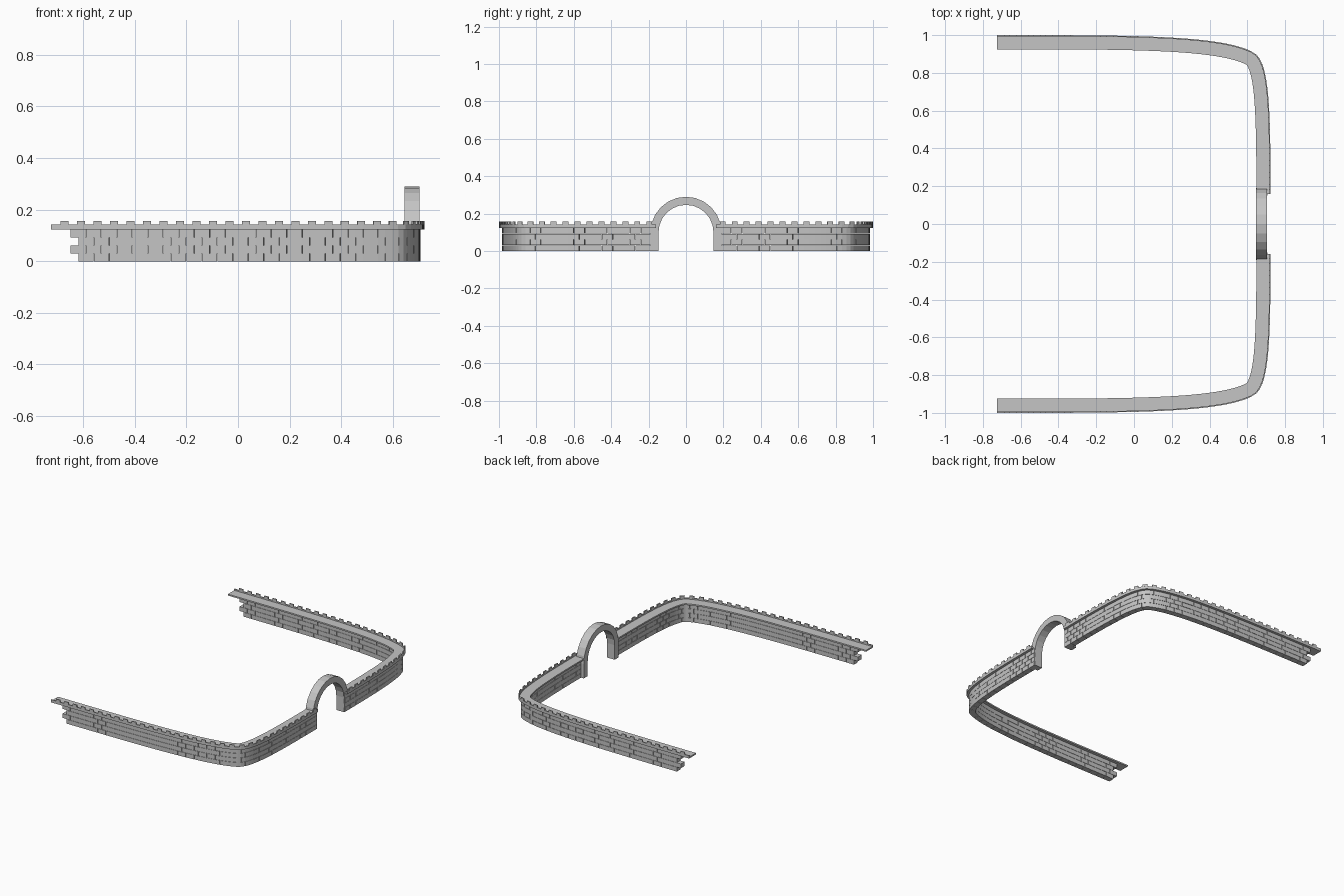
import bpy, bmesh, math
from mathutils import Vector
from mathutils.geometry import interpolate_bezier

cube = bpy.data.objects.get("Cube")
if cube:
    bpy.data.objects.remove(cube)

stone = bpy.data.materials.new("grey_stone")
stone.use_nodes = True
GREY = (0.56, 0.56, 0.56, 1)
stone.diffuse_color = GREY
stone.node_tree.nodes["Principled BSDF"].inputs["Base Color"].default_value = GREY

# Plan of the outer edge: long side, rounded corner, gate side
A = [(-.724, -1), (0, -1), (.46, -1), (.63, -.91)]
B = [(.63, -.91), (.715, -.865), (.723, -.65), (.723, -.15)]
path = []
for curve in (A, B):
    pts = interpolate_bezier(*[Vector((x, y, 0)) for x, y in curve], 80)
    path += pts if not path else pts[1:]
dist = [0.0]
for p, q in zip(path, path[1:]):
    dist.append(dist[-1] + (q - p).length)
TOTAL = dist[-1]


def plan_point(s, inset):
    """Point at arc length s, moved inwards by inset."""
    i = 0
    while i < len(path) - 2 and dist[i + 1] < s:
        i += 1
    step = path[i + 1] - path[i]
    t = (s - dist[i]) / step.length
    lo, hi = path[max(i - 1, 0)], path[min(i + 2, len(path) - 1)]
    tangent = (hi - lo).normalized()
    return path[i] + step * t + Vector((-tangent.y, tangent.x, 0)) * inset


def loft(bm, sections):
    """Closed solid through a row of four-sided sections."""
    rings = [[bm.verts.new(v) for v in sec] for sec in sections]
    for a, b in zip(rings, rings[1:]):
        for k in range(4):
            m = (k + 1) % 4
            bm.faces.new((a[k], a[m], b[m], b[k]))
    bm.faces.new(rings[0][::-1])
    bm.faces.new(rings[-1])


def strip(bm, s0, s1, outer, inner, z0, z1, n=1):
    """Block that follows the plan from s0 to s1."""
    sections = []
    for j in range(n + 1):
        s = s0 + (s1 - s0) * j / n
        a, b = plan_point(s, outer), plan_point(s, inner)
        sections.append([Vector((p.x, p.y, z)) for p, z in
                         ((a, z0), (b, z0), (b, z1), (a, z1))])
    loft(bm, sections)


def finish(name, bm, mirror=True):
    bmesh.ops.recalc_face_normals(bm, faces=bm.faces)
    mesh = bpy.data.meshes.new(name)
    bm.to_mesh(mesh)
    bm.free()
    mesh.materials.append(stone)
    obj = bpy.data.objects.new(name, mesh)
    bpy.context.scene.collection.objects.link(obj)
    if mirror:
        mod = obj.modifiers.new("other_side", 'MIRROR')
        mod.use_axis = (False, True, False)
        mod.use_mirror_merge = False


# Brick courses, every other one shifted by half a brick
COURSE, BRICK, JOINT = 0.031, 0.06, 0.0016
bm = bmesh.new()
for row in range(4):
    s = 0.075 if row % 2 else 0.105
    while s < TOTAL - 0.005:
        end = min(s + BRICK - JOINT, TOTAL)
        strip(bm, s, end, 0.016, 0.056, row * COURSE, (row + 1) * COURSE - JOINT, 2)
        s += BRICK
finish("brick_wall", bm)

# Walkway slab overhanging the wall
bm = bmesh.new()
strip(bm, 0, TOTAL - 0.01, 0, 0.075, 0.124, 0.134, 60)
finish("walkway", bm)

# Low parapet with merlons along the outer edge
LIP = 0.007
bm = bmesh.new()
strip(bm, 0, TOTAL - 0.01, 0, LIP, 0.134, 0.143, 60)
s = 0.036
while s < TOTAL - 0.035:
    strip(bm, s, s + 0.031, 0, LIP, 0.143, 0.157, 2)
    s += 0.064
finish("parapet", bm)

# Gate arch with straight legs
X0, X1, CENTRE, R_IN, R_OUT, SEGMENTS = 0.646, 0.704, 0.1, 0.147, 0.19, 12
outline = [(-1, 0, 0)]
for j in range(SEGMENTS + 1):
    a = math.pi * (1 - j / SEGMENTS)
    outline.append((math.cos(a), math.sin(a), CENTRE))
outline.append((1, 0, 0))
bm = bmesh.new()
loft(bm, [[(x, c * r, base + h * r) for x, r in
           ((X0, R_IN), (X1, R_IN), (X1, R_OUT), (X0, R_OUT))]
          for c, h, base in outline])
finish("gate_arch", bm, mirror=False)
